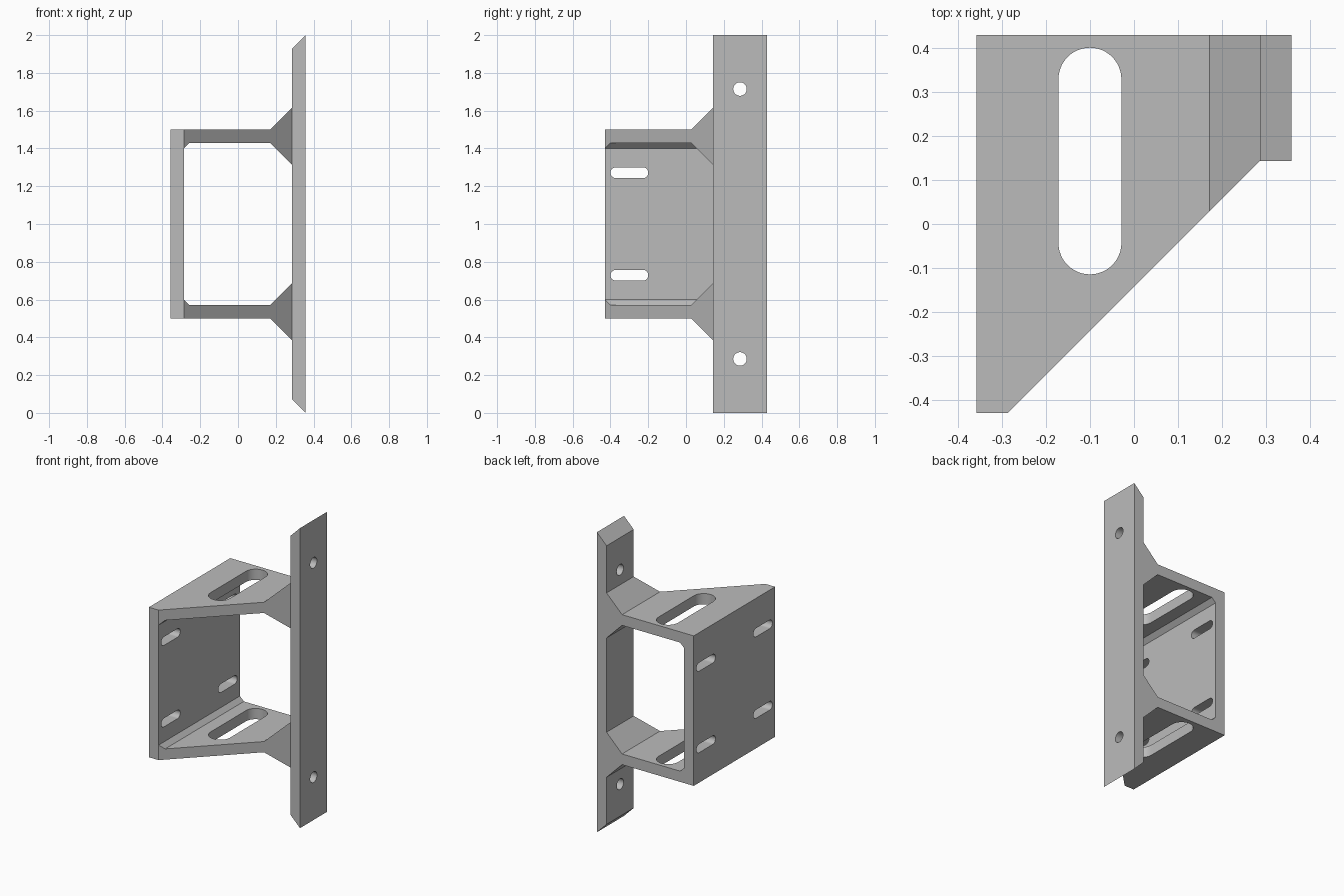
import bpy, bmesh, math
from mathutils import Matrix, Vector

U = 1 / 70          # one design unit
MID = 70            # height of the symmetry plane

cube = bpy.data.objects.get("Cube")
if cube:
    bpy.data.objects.remove(cube)

grey = bpy.data.materials.new("light_grey")
grey.use_nodes = True
colour = (0.5, 0.5, 0.5, 1)
grey.diffuse_color = colour
grey.node_tree.nodes["Principled BSDF"].inputs["Base Color"].default_value = colour


def make_object(name, bm):
    bmesh.ops.recalc_face_normals(bm, faces=bm.faces)
    bmesh.ops.scale(bm, vec=(U, U, U), verts=bm.verts)
    mesh = bpy.data.meshes.new(name)
    bm.to_mesh(mesh)
    bm.free()
    mesh.materials.append(grey)
    obj = bpy.data.objects.new(name, mesh)
    bpy.context.collection.objects.link(obj)
    return obj


def front_edge(x):
    """Plan outline: the front is cut diagonally from plate to flange."""
    return min(max(x - 10, -30), 10)


# Side profile (x, z): back plate, arm with gusset, mounting flange
plate = [(-25, 35), (-20, 35), (-20, 42), (-20, 98), (-20, 105), (-25, 105)]
arm = [(-20, 35), (12, 35), (20, 27), (20, 48), (12, 40), (-18, 40), (-20, 42)]
upper_arm = [(x, 2 * MID - z) for x, z in reversed(arm)]
flange = [(20, 5), (25, 0), (25, 140), (20, 135), (20, 113), (20, 92), (20, 48), (20, 27)]

bm = bmesh.new()
for outline in (plate, arm, upper_arm, flange):
    bm.faces.new([bm.verts.new((x, 30, z)) for x, z in outline])
bmesh.ops.remove_doubles(bm, verts=bm.verts, dist=0.01)
# Keep the back faces and pull copies forward to the plan outline
back = list(bm.faces)
result = bmesh.ops.extrude_face_region(bm, geom=back, use_keep_orig=True)
for item in result["geom"]:
    if isinstance(item, bmesh.types.BMVert):
        item.co.y = front_edge(item.co.x)
bracket = make_object("bracket", bm)


# Rounded slot or round hole: capsule outline (a, b) extruded along z, then turned
cutters = bmesh.new()


def add_slot(centre, radius, half_length, depth, turn):
    pts = []
    n = 24
    for end in (1, -1):
        for i in range(n + 1):
            if half_length == 0 and i == n:
                continue
            t = math.pi * i / n + (0 if end > 0 else math.pi)
            pts.append((radius * math.cos(t), radius * math.sin(t) + end * half_length))
    face = cutters.faces.new([cutters.verts.new((a, b, -depth / 2)) for a, b in pts])
    ext = bmesh.ops.extrude_face_region(cutters, geom=[face], use_keep_orig=True)
    top = [v for v in ext["geom"] if isinstance(v, bmesh.types.BMVert)]
    bmesh.ops.translate(cutters, verts=top, vec=(0, 0, depth))
    matrix = Matrix.Translation(Vector(centre)) @ turn
    bmesh.ops.transform(cutters, matrix=matrix, verts=list(face.verts) + top)


upright = Matrix.Identity(4)
sideways = Matrix.Rotation(math.pi / 2, 4, "Y")
for side in (1, -1):
    # Long slot in each arm
    add_slot((-7, 10, MID + side * 32.5), 5, 13, 12, upright)
    # Screw hole in each flange end
    add_slot((22.5, 20, MID + side * 50), 2.5, 0, 12, sideways)
    # Short slots in the back plate
    for end in (1, -1):
        add_slot((-22.5, end * 21, MID + side * 19), 2, 5, 12, sideways)
cutter = make_object("slot_cutter", cutters)
cutter.hide_render = True

cut = bracket.modifiers.new("slots", "BOOLEAN")
cut.operation = "DIFFERENCE"
cut.solver = "EXACT"
cut.object = cutter
bpy.context.view_layer.objects.active = bracket
for obj in bpy.context.selected_objects:
    obj.select_set(False)
bracket.select_set(True)
bpy.ops.object.modifier_apply(modifier=cut.name)
bpy.data.objects.remove(cutter)
bpy.ops.object.shade_smooth_by_angle(angle=math.radians(30))
